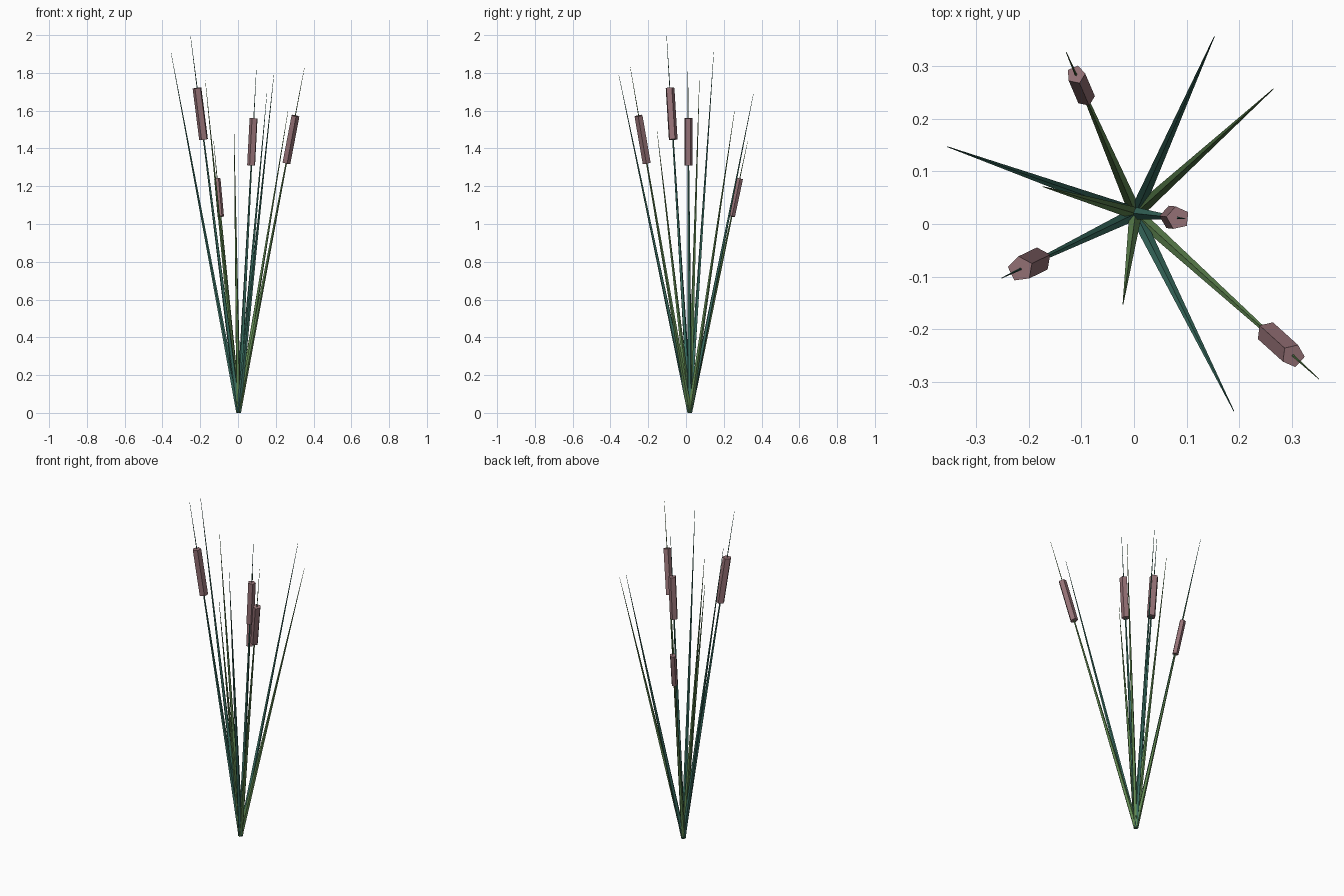
import bpy
from mathutils import Vector

cube = bpy.data.objects.get("Cube")
if cube:
    bpy.data.objects.remove(cube, do_unlink=True)


def make_material(name, color):
    mat = bpy.data.materials.new(name)
    mat.use_nodes = True
    mat.diffuse_color = color
    mat.node_tree.nodes["Principled BSDF"].inputs["Base Color"].default_value = color
    return mat


TEAL = make_material("teal_green", (0.045, 0.17, 0.13, 1))
GREEN = make_material("leaf_green", (0.12, 0.25, 0.085, 1))
BROWN = make_material("mauve_brown", (0.30, 0.165, 0.18, 1))

ROOT = Vector((0.003, 0.02, 0.003))


def taper(name, start, end, r1, r2, mat):
    """Five-sided tapered rod between two points."""
    axis = end - start
    bpy.ops.mesh.primitive_cone_add(vertices=5, radius1=r1, radius2=r2,
                                    depth=axis.length, location=(start + end) / 2)
    obj = bpy.context.object
    obj.name = name
    obj.rotation_euler = axis.to_track_quat('Z', 'Y').to_euler()
    obj.data.materials.append(mat)
    return obj


# Leaf blades: tip and colour
blades = [
    ((0.153, 0.357, 1.69), TEAL),
    ((0.265, 0.257, 1.60), GREEN),
    ((-0.355, 0.147, 1.91), TEAL),
    ((-0.173, 0.071, 1.76), GREEN),
    ((-0.021, -0.153, 1.49), GREEN),
    ((0.19, -0.356, 1.79), TEAL),
]
for i, (tip, mat) in enumerate(blades, 1):
    taper(f"leaf_blade_{i}", ROOT, Vector(tip), 0.013, 0.0008, mat)

# Reed stems with seed heads: tip, colour, head bottom and top heights
reeds = [
    ((-0.129, 0.327, 1.44), GREEN, 1.04, 1.24),
    ((0.097, 0.01, 1.815), TEAL, 1.31, 1.56),
    ((-0.252, -0.103, 2.0), TEAL, 1.447, 1.72),
    ((0.352, -0.295, 1.83), GREEN, 1.323, 1.573),
]
for i, (tip, mat, low, high) in enumerate(reeds, 1):
    tip = Vector(tip)
    taper(f"reed_stem_{i}", ROOT, tip, 0.013, 0.0008, mat)
    ends = [ROOT.lerp(tip, (z - ROOT.z) / (tip.z - ROOT.z)) for z in (low, high)]
    radius = 0.09 * (high - low)
    taper(f"seed_head_{i}", ends[0], ends[1], radius, radius, BROWN)
